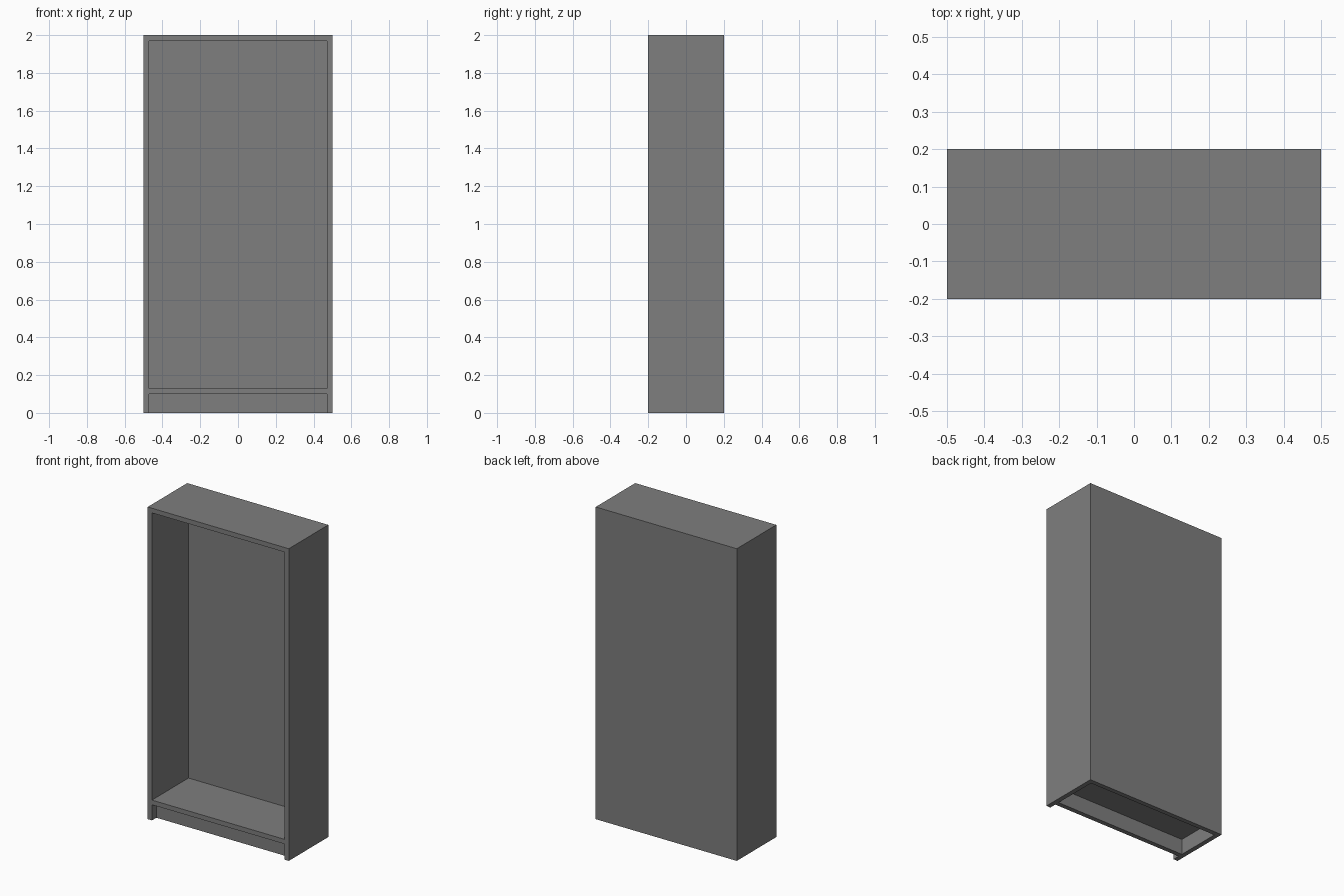
import bpy

cube = bpy.data.objects.get("Cube")
if cube:
    bpy.data.objects.remove(cube, do_unlink=True)

# Overall size and board thickness
W, D, H, T = 1.0, 0.4, 2.0, 0.03
PLINTH = 0.1      # height of the base board
RECESS = 0.045    # setback of the base board

grey = bpy.data.materials.new("mid grey")
grey.use_nodes = True
colour = (0.21, 0.21, 0.21, 1)
grey.diffuse_color = colour
grey.node_tree.nodes["Principled BSDF"].inputs["Base Color"].default_value = colour


def board(name, lo, hi):
    """Flat-faced board between two opposite corners."""
    bpy.ops.mesh.primitive_cube_add(
        size=1, location=[(a + b) / 2 for a, b in zip(lo, hi)])
    ob = bpy.context.object
    ob.name = name
    ob.scale = [b - a for a, b in zip(lo, hi)]
    bpy.ops.object.transform_apply(location=False, rotation=False, scale=True)
    ob.data.materials.append(grey)
    return ob


x, y = W / 2, D / 2
inner = x - T

# Side panels
board("left_side", (inner, -y, 0), (x, y, H))
board("right_side", (-x, -y, 0), (-inner, y, H))

# Boards fitted between the sides
board("back_panel", (-inner, y - T, 0), (inner, y, H))
board("top_panel", (-inner, -y, H - T), (inner, y - T, H))
board("bottom_shelf", (-inner, -y, PLINTH), (inner, y - T, PLINTH + T))
board("base_board", (-inner, -y + RECESS, 0), (inner, -y + RECESS + T, PLINTH))
